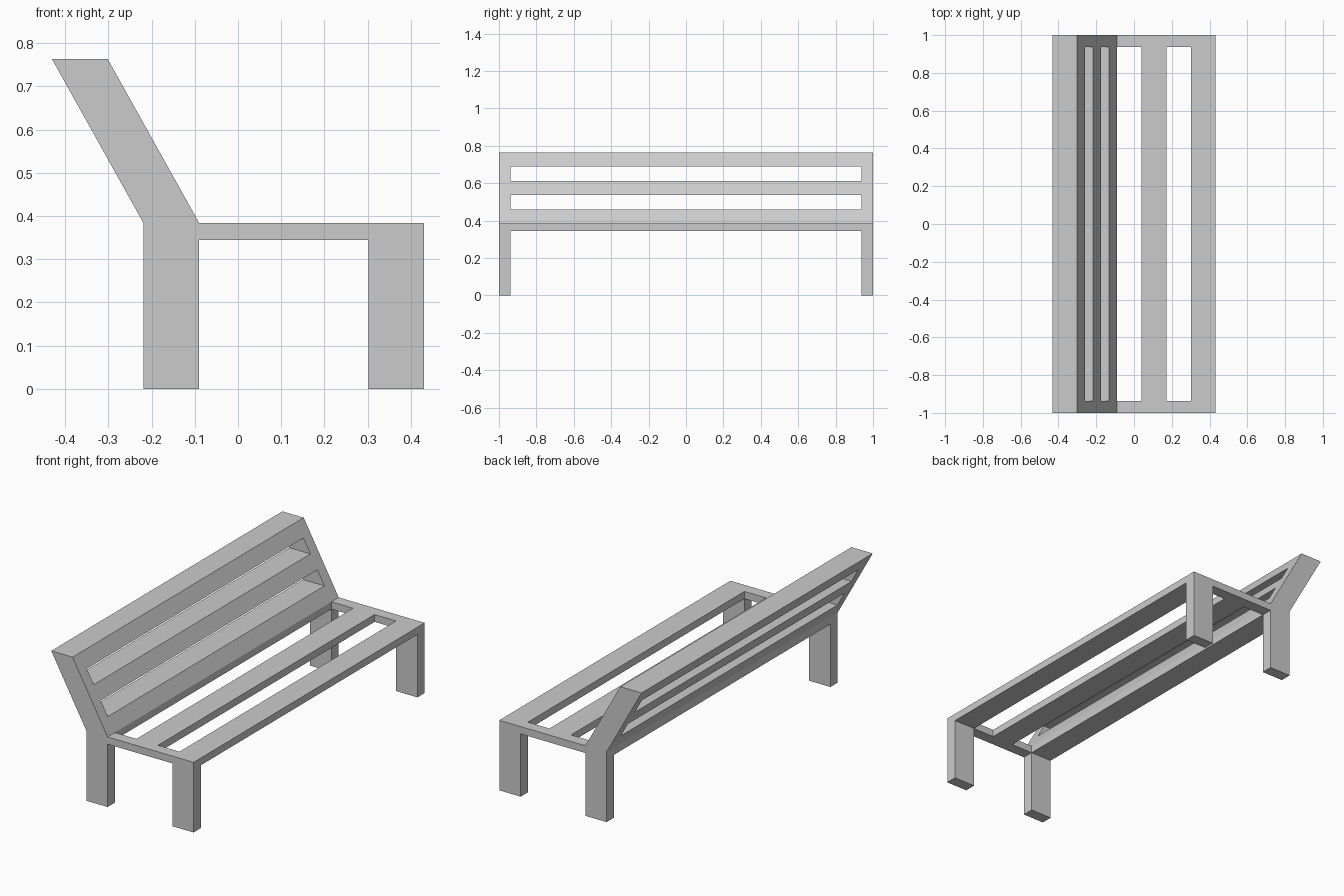
import bpy
import bmesh

if "Cube" in bpy.data.objects:
    bpy.data.objects.remove(bpy.data.objects["Cube"])

# Main dimensions
HALF, INNER = 1.0, 0.937            # bench half length, inner face of side frames
SEAT_LOW, SEAT, TOP = 0.344, 0.384, 0.764
FRONT, LEG = 0.431, 0.129           # front edge and leg width
BACK0, BACK1 = -0.219, -0.090       # back leg, rear and front edge
LEAN = -0.212                       # backrest shift from seat to top


def extrude_profile(name, points, y0, y1):
    """Solid prism: an x-z profile swept from y0 to y1."""
    bm = bmesh.new()
    face = bm.faces.new([bm.verts.new((x, y0, z)) for x, z in points])
    swept = bmesh.ops.extrude_face_region(bm, geom=[face], use_keep_orig=True)
    verts = [g for g in swept["geom"] if isinstance(g, bmesh.types.BMVert)]
    bmesh.ops.translate(bm, verts=verts, vec=(0, y1 - y0, 0))
    bmesh.ops.recalc_face_normals(bm, faces=bm.faces)
    mesh = bpy.data.meshes.new(name)
    bm.to_mesh(mesh)
    bm.free()
    obj = bpy.data.objects.new(name, mesh)
    bpy.context.collection.objects.link(obj)
    return obj


# Side frames: legs, seat edge and leaning back post in one profile
frame = [
    (BACK0, 0), (BACK1, 0), (BACK1, SEAT_LOW), (FRONT - LEG, SEAT_LOW),
    (FRONT - LEG, 0), (FRONT, 0), (FRONT, SEAT), (BACK1, SEAT),
    (BACK1 + LEAN, TOP), (BACK0 + LEAN, TOP), (BACK0, SEAT),
]
for side, y0, y1 in (("near", -HALF, -INNER), ("far", INNER, HALF)):
    extrude_profile(f"side_frame_{side}", frame, y0, y1)

# Middle and front seat slats
gap = (FRONT - LEG - BACK1) / 3
for name, x0, x1 in (("seat_slat_middle", BACK1 + gap, BACK1 + 2 * gap),
                     ("seat_slat_front", FRONT - LEG, FRONT)):
    extrude_profile(name, [(x0, SEAT_LOW), (x1, SEAT_LOW), (x1, SEAT), (x0, SEAT)],
                    -INNER, INNER)

# Backrest slats: slanted bars with level tops, lowest one includes the rear seat rail
for i in (0, 2, 4):
    a, b = i / 5, (i + 1) / 5
    za, zb = (SEAT + (TOP - SEAT) * t for t in (a, b))
    right = [(BACK1 + LEAN * a, za), (BACK1 + LEAN * b, zb)]
    left = [(BACK0 + LEAN * b, zb), (BACK0 + LEAN * a, za)]
    base = [(BACK0, SEAT_LOW), (BACK1, SEAT_LOW)] if i == 0 else []
    extrude_profile(f"backrest_slat_{i // 2 + 1}", base + right + left, -INNER, INNER)
